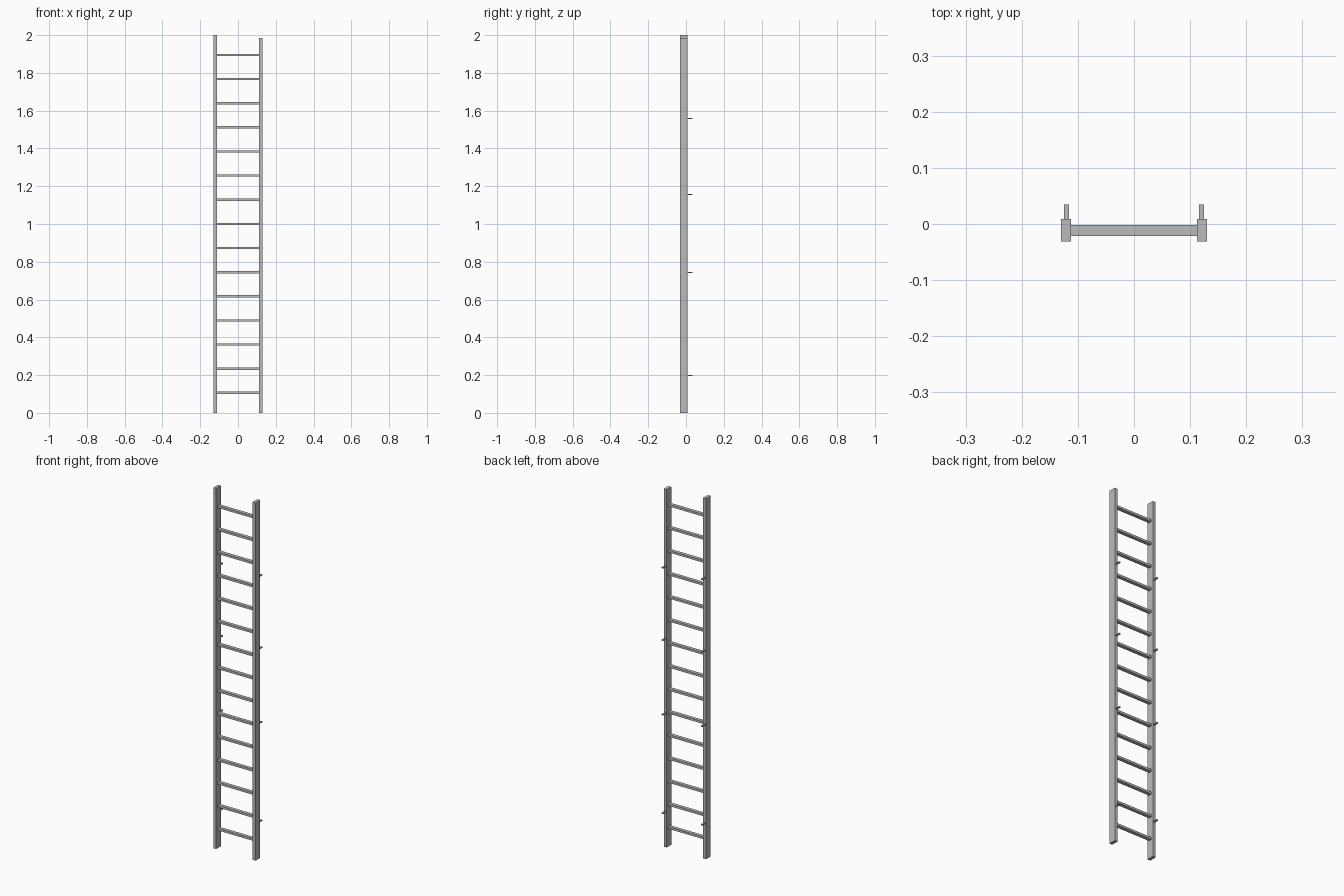
import bpy

cube = bpy.data.objects.get("Cube")
if cube:
    bpy.data.objects.remove(cube, do_unlink=True)

steel = bpy.data.materials.new("grey_steel")
steel.use_nodes = True
GREY = (0.5, 0.5, 0.5, 1)
steel.diffuse_color = GREY
steel.node_tree.nodes["Principled BSDF"].inputs["Base Color"].default_value = GREY


def box(name, low, high):
    """Axis-aligned bar between two opposite corners."""
    centre = [(a + b) / 2 for a, b in zip(low, high)]
    bpy.ops.mesh.primitive_cube_add(size=1, location=centre)
    obj = bpy.context.object
    obj.name = name
    obj.scale = [b - a for a, b in zip(low, high)]
    bpy.ops.object.transform_apply(location=False, rotation=False, scale=True)
    obj.data.materials.append(steel)


INNER, OUTER = 0.112, 0.13
RAIL_FRONT, RAIL_BACK = -0.031, 0.009

# Side rails, the left one slightly shorter, with wall pegs behind
for side, sign, top in (("left", 1, 1.985), ("right", -1, 2.0)):
    x0, x1 = sorted((sign * INNER, sign * OUTER))
    box(side + "_rail", (x0, RAIL_FRONT, 0), (x1, RAIL_BACK, top))
    middle = sign * 0.12
    for i, z in enumerate((0.197, 0.744, 1.157, 1.559)):
        box(f"{side}_wall_peg_{i + 1}", (middle - 0.0045, RAIL_BACK, z - 0.003),
            (middle + 0.0045, 0.035, z + 0.003))

# Evenly spaced flat rungs
for i in range(15):
    z = 0.106 + i * 0.1278
    box(f"rung_{i + 1}", (-INNER, -0.021, z - 0.006), (INNER, -0.002, z + 0.006))
